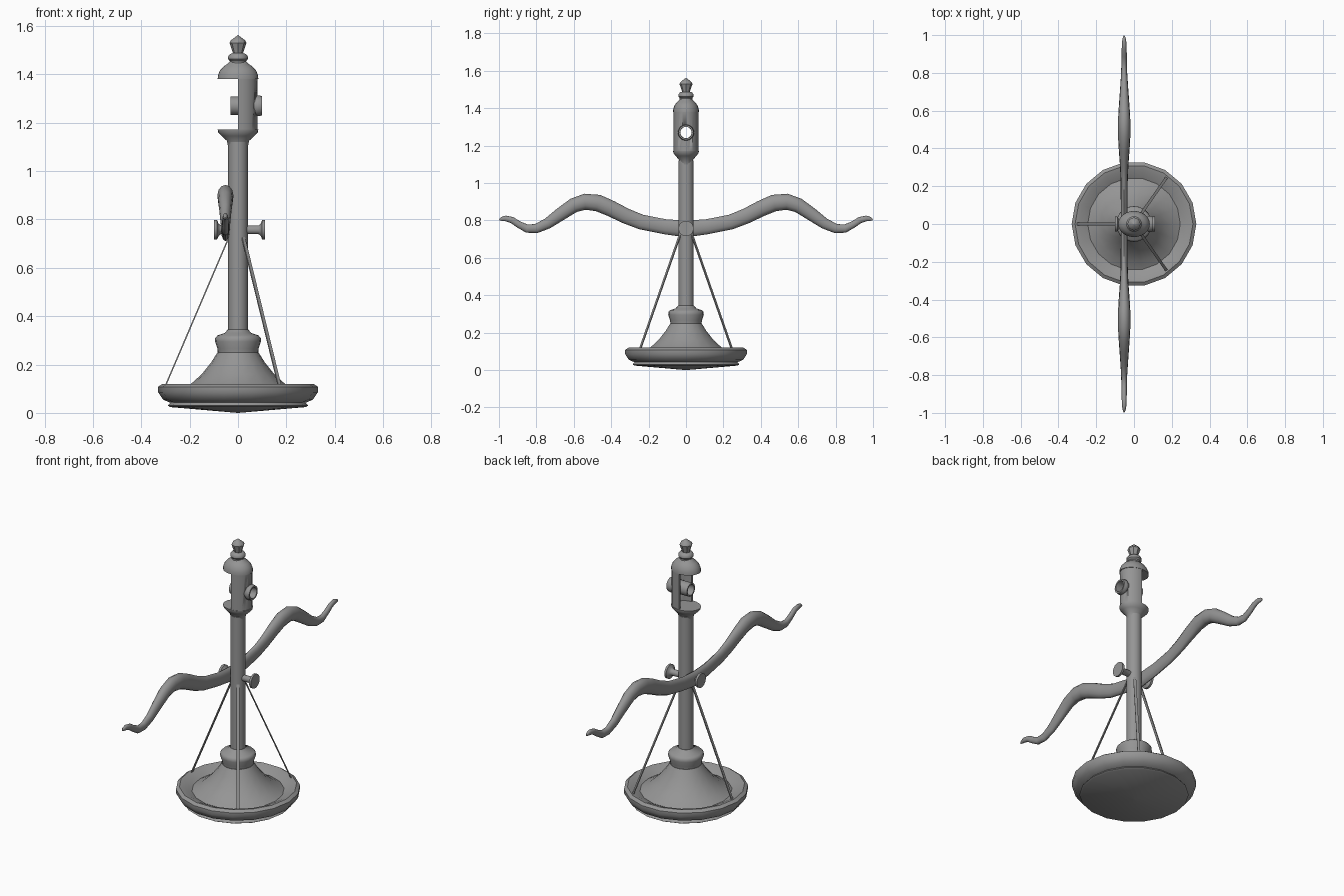
import bpy, bmesh, math
from mathutils import Vector, Matrix

cube = bpy.data.objects.get("Cube")
if cube:
    bpy.data.objects.remove(cube, do_unlink=True)

grey = bpy.data.materials.new("plain grey metal")
grey.use_nodes = True
grey.diffuse_color = (0.3, 0.3, 0.3, 1)
grey.node_tree.nodes["Principled BSDF"].inputs["Base Color"].default_value = (0.3, 0.3, 0.3, 1)


def finish(name, bm, angle=40):
    bmesh.ops.recalc_face_normals(bm, faces=bm.faces)
    mesh = bpy.data.meshes.new(name)
    bm.to_mesh(mesh)
    bm.free()
    mesh.materials.append(grey)
    obj = bpy.data.objects.new(name, mesh)
    bpy.context.collection.objects.link(obj)
    bpy.ops.object.select_all(action="DESELECT")
    obj.select_set(True)
    bpy.context.view_layer.objects.active = obj
    bpy.ops.object.shade_smooth_by_angle(angle=math.radians(angle))
    return obj


def loft(bm, rings, closed=True, cap=True):
    """Skin a list of rings of points; closed rings wrap around."""
    rows = [[bm.verts.new(p) for p in ring] for ring in rings]
    n = len(rows[0])
    for a, b in zip(rows, rows[1:]):
        for i in range(n if closed else n - 1):
            j = (i + 1) % n
            bm.faces.new((a[i], a[j], b[j], b[i]))
    if cap:
        bm.faces.new(rows[0])
        bm.faces.new(rows[-1])


def turned(name, profile, segs=20, squash=1.0, along_x=False, at=(0, 0, 0), loop=False):
    """Lathe (radius, height) pairs; loop joins the last ring to the first."""
    bm = bmesh.new()
    pts = profile + profile[:1] if loop else profile
    rings = [[(r * math.cos(2 * math.pi * i / segs),
               r * squash * math.sin(2 * math.pi * i / segs), h)
              for i in range(segs)] for r, h in pts]
    loft(bm, rings, cap=not loop)
    if loop:
        bmesh.ops.remove_doubles(bm, verts=bm.verts, dist=1e-5)
    if along_x:
        bm.transform(Matrix.Rotation(math.pi / 2, 4, "Y"))
    bm.transform(Matrix.Translation(at))
    return finish(name, bm)


# Dished base with conical foot and collar
turned("base_dish", [(0.002, 0), (0.28, 0.024), (0.29, 0.03), (0.28, 0.042), (0.31, 0.055),
                     (0.33, 0.085), (0.33, 0.108), (0.312, 0.12), (0.29, 0.115), (0.245, 0.092),
                     (0.2, 0.115), (0.15, 0.16), (0.11, 0.21), (0.085, 0.25)], 18)
turned("base_collar", [(0.083, 0.245), (0.085, 0.265), (0.095, 0.295), (0.094, 0.31),
                       (0.085, 0.32), (0.055, 0.33), (0.042, 0.345)])

# Column, flaring to an oval sill under the open head
turned("column", [(0.041, 0.33), (0.041, 1.12)], 16)
turned("head_sill", [(0.041, 1.1), (0.046, 1.125), (0.068, 1.145), (0.082, 1.16),
                     (0.084, 1.172)], 24, 0.82)

# Half shell of the head, open towards -x
bm = bmesh.new()
arc = [math.pi * (i / 12 - 0.5) for i in range(13)]
rings = []
for rx, ry, z in ((0.08, 0.067, 1.165), (0.08, 0.067, 1.385)):
    rings.append([(rx * math.cos(a), ry * math.sin(a), z) for a in arc]
                 + [((rx - 0.014) * math.cos(a), (ry - 0.014) * math.sin(a), z)
                    for a in reversed(arc)])
loft(bm, rings)
shell = finish("head_shell", bm)

# Cut the sight hole through the shell
cutter = turned("sight_hole_cutter", [(0.034, -0.1), (0.034, 0.2)], 20,
                along_x=True, at=(0, 0, 1.27))
cutter.hide_render = True
cut = shell.modifiers.new("sight_hole", "BOOLEAN")
cut.object = cutter
cut.solver = "EXACT"
bpy.context.view_layer.objects.active = shell
bpy.ops.object.modifier_apply(modifier=cut.name)
bpy.data.objects.remove(cutter, do_unlink=True)

# Sight tube
turned("sight_tube", [(0.03, -0.032), (0.038, -0.032), (0.038, 0.07), (0.043, 0.076),
                      (0.043, 0.086), (0.04, 0.1), (0.031, 0.1)], 20,
       along_x=True, at=(0, 0, 1.27), loop=True)

# Hood and finial
turned("head_hood", [(0.084, 1.38), (0.083, 1.395), (0.075, 1.415), (0.06, 1.432),
                     (0.045, 1.442), (0.036, 1.452)], 24, 0.82)
turned("finial_ring", [(0.034, 1.445), (0.034, 1.455), (0.041, 1.463), (0.041, 1.473),
                       (0.033, 1.484), (0.02, 1.488)], 16)
turned("finial_bud", [(0.02, 1.48), (0.022, 1.492), (0.035, 1.53), (0.03, 1.54),
                      (0.001, 1.562)], 8)

# Pivot pin through the column with a knob at each end
turned("pivot_pin", [(0.041, -0.1), (0.041, -0.087), (0.025, -0.08), (0.018, -0.07),
                     (0.018, 0.085), (0.025, 0.094), (0.041, 0.1), (0.041, 0.112)], 18,
       along_x=True, at=(0, 0, 0.757))

# Serpentine beam: y, z, half width, half height
half = [(0, 0.755, 0.018, 0.045), (0.11, 0.766, 0.018, 0.04), (0.24, 0.792, 0.019, 0.04),
        (0.32, 0.823, 0.023, 0.041), (0.40, 0.863, 0.029, 0.043), (0.47, 0.893, 0.033, 0.045),
        (0.54, 0.9, 0.033, 0.043), (0.60, 0.881, 0.03, 0.039), (0.67, 0.834, 0.025, 0.035),
        (0.74, 0.784, 0.02, 0.029), (0.80, 0.757, 0.016, 0.025), (0.85, 0.756, 0.015, 0.022),
        (0.895, 0.779, 0.014, 0.018), (0.93, 0.802, 0.013, 0.017), (0.965, 0.811, 0.011, 0.015),
        (0.985, 0.808, 0.008, 0.011), (0.998, 0.804, 0.002, 0.003)]
stations = [(-y, z, w, h) for y, z, w, h in reversed(half[1:])] + half
rings = []
for k, (y, z, w, h) in enumerate(stations):
    before, after = stations[max(k - 1, 0)], stations[min(k + 1, len(stations) - 1)]
    tangent = Vector((0, after[0] - before[0], after[1] - before[1])).normalized()
    up = Vector((0, -tangent.z, tangent.y))
    turns = [2 * math.pi * i / 12 for i in range(12)]
    rings.append([Vector((-0.052 + w * math.cos(a), y, z)) + up * h * math.sin(a) for a in turns])
bm = bmesh.new()
loft(bm, rings)
finish("balance_beam", bm, 60)

# Three flat stays from the column to the rim
for name, angle, foot in (("stay_side", 180, 0.3), ("stay_front", -55, 0.3), ("stay_back", 55, 0.3)):
    a = math.radians(angle)
    out, side = Vector((math.cos(a), math.sin(a), 0)), Vector((-math.sin(a), math.cos(a), 0))
    rings = []
    for r, z in ((foot, 0.112), (0.036, 0.73)):
        c = out * r + Vector((0, 0, z))
        rings.append([c + out * dx * 0.003 + side * dy * 0.0075
                      for dx, dy in ((-1, -1), (1, -1), (1, 1), (-1, 1))])
    bm = bmesh.new()
    loft(bm, rings)
    finish(name, bm)
